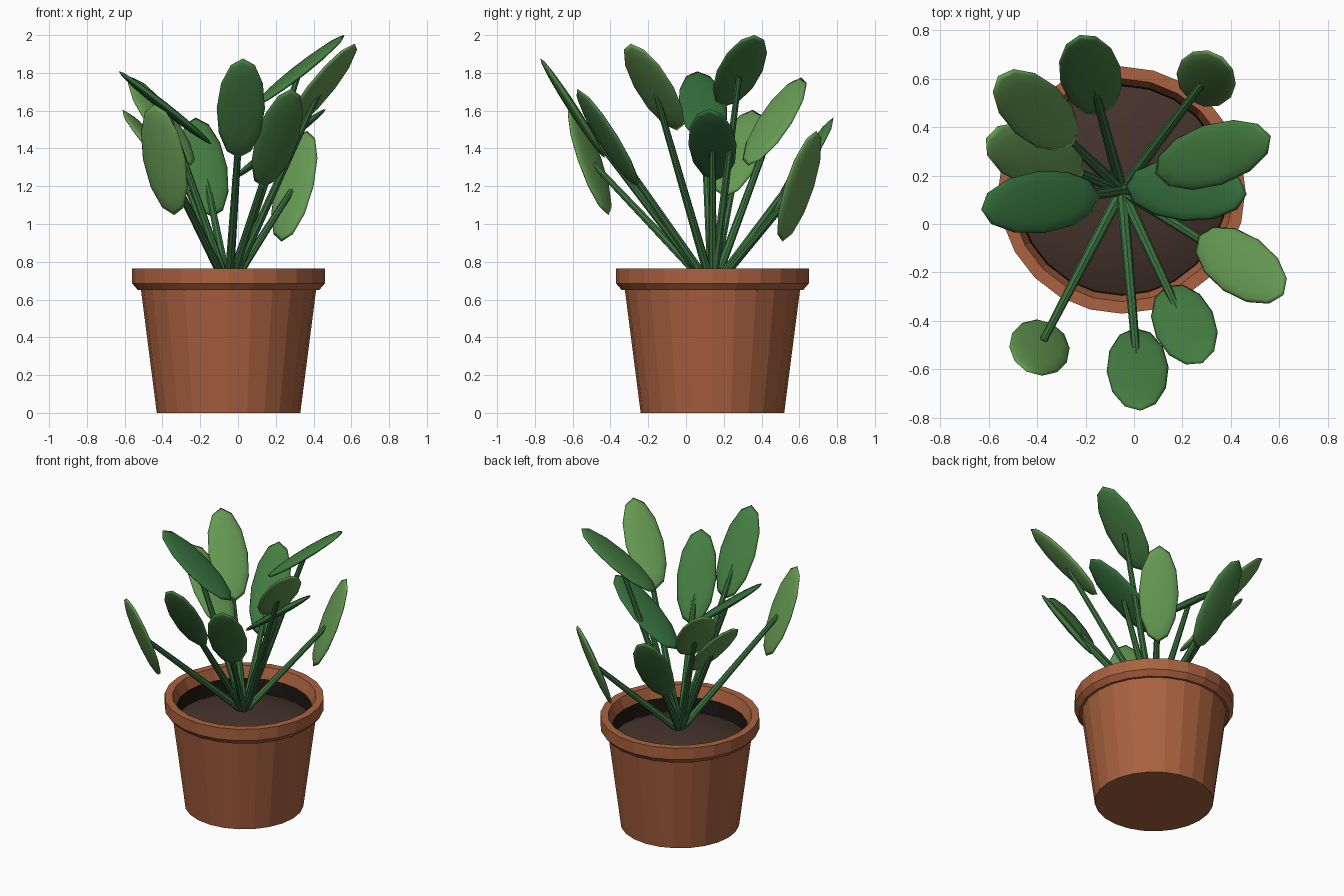
import bpy, bmesh, math
from mathutils import Vector, Matrix

if "Cube" in bpy.data.objects:
    bpy.data.objects.remove(bpy.data.objects["Cube"])

CX, CY = -0.05, 0.14          # pot axis
SIDES = 24


def material(name, rgb):
    m = bpy.data.materials.new(name)
    m.diffuse_color = (*rgb, 1)
    m.use_nodes = True
    m.node_tree.nodes["Principled BSDF"].inputs["Base Color"].default_value = m.diffuse_color
    return m


TERRACOTTA = material("terracotta", (0.40, 0.12, 0.05))
SOIL = material("soil", (0.06, 0.033, 0.024))
DARK = material("dark_inner", (0.012, 0.008, 0.006))
STEM = material("stem_green", (0.045, 0.17, 0.05))
GREENS = {"light": material("leaf_light", (0.13, 0.32, 0.085)),
          "mid": material("leaf_mid", (0.06, 0.21, 0.055)),
          "dark": material("leaf_dark", (0.035, 0.16, 0.045))}


def add_object(name, bm, mat, smooth=False):
    bmesh.ops.recalc_face_normals(bm, faces=bm.faces)
    for f in bm.faces:
        f.smooth = smooth
    me = bpy.data.meshes.new(name)
    bm.to_mesh(me)
    bm.free()
    me.materials.append(mat)
    ob = bpy.data.objects.new(name, me)
    bpy.context.collection.objects.link(ob)
    return ob


def lathe(name, profile, mat, closed=False, smooth=False):
    """Spin an (r, z) profile around the pot axis."""
    bm = bmesh.new()
    verts = [bm.verts.new((CX + r, CY, z)) for r, z in profile]
    pairs = list(zip(verts, verts[1:]))
    if closed:
        pairs.append((verts[-1], verts[0]))
    edges = [bm.edges.new(p) for p in pairs]
    bmesh.ops.spin(bm, geom=verts + edges, cent=(CX, CY, 0), axis=(0, 0, 1),
                   angle=math.tau, steps=SIDES, use_merge=True)
    bmesh.ops.remove_doubles(bm, verts=bm.verts, dist=1e-5)
    return add_object(name, bm, mat, smooth)


# Pot: tapered body, chamfered rim, dark inner wall and domed soil
lathe("pot_body", [(0, 0), (0.38, 0), (0.466, 0.67)], TERRACOTTA)
lathe("pot_rim", [(0.44, 0.65), (0.48, 0.65), (0.51, 0.685), (0.51, 0.765),
                  (0.46, 0.765), (0.435, 0.69)], TERRACOTTA, closed=True)
lathe("pot_inner_wall", [(0.435, 0.69), (0.43, 0.58)], DARK)
lathe("soil", [(0.43, 0.59), (0.36, 0.623), (0.24, 0.652), (0.12, 0.667), (0, 0.672)],
      SOIL, smooth=True)

# Leaves: centre x, y, z, heading and pitch in degrees, green
LEAVES = [
    (-0.18, 0.615, 1.30, 105, 57, "mid"),
    (-0.405, 0.47, 1.543, 138, 48, "light"),
    (-0.41, 0.28, 1.375, 160, 47, "light"),
    (-0.385, 0.09, 1.615, 187, 38, "dark"),
    (0.298, 0.60, 1.20, 53, 69, "light"),
    (0.326, 0.285, 1.812, 18, 37, "mid"),
    (0.215, 0.14, 1.42, -4, 37, "dark"),
    (0.442, -0.17, 1.725, -35, 47, "light"),
    (0.208, -0.415, 1.455, -65, 56, "mid"),
    (0.015, -0.60, 1.613, -86, 57, "mid"),
    (-0.39, -0.51, 1.34, 242, 69, "light"),
]
BASE = Vector((CX, CY, 0.655))
LENGTH, WIDTH, THICK = 0.314, 0.128, 0.024

for i, (x, y, z, heading, pitch, green) in enumerate(LEAVES, 1):
    centre = Vector((x, y, z))
    # Flattened ellipsoid leaf, long axis tilted outwards
    turn = (Matrix.Rotation(math.radians(heading), 4, 'Z')
            @ Matrix.Rotation(math.radians(-pitch), 4, 'Y'))
    bm = bmesh.new()
    bmesh.ops.create_uvsphere(bm, u_segments=12, v_segments=8, radius=1,
                              matrix=Matrix.Translation(centre) @ turn
                              @ Matrix.Diagonal((LENGTH, WIDTH, THICK, 1)))
    add_object(f"leaf_{i}", bm, GREENS[green], smooth=True)

    # Tapered stem from the soil to the middle of the leaf
    direction = (centre - BASE).normalized()
    tip = centre - direction * 0.035
    bm = bmesh.new()
    bmesh.ops.create_cone(bm, cap_ends=True, segments=8, radius1=0.025, radius2=0.016,
                          depth=(tip - BASE).length,
                          matrix=Matrix.Translation((tip + BASE) / 2)
                          @ direction.to_track_quat('Z', 'Y').to_matrix().to_4x4())
    add_object(f"stem_{i}", bm, STEM)
